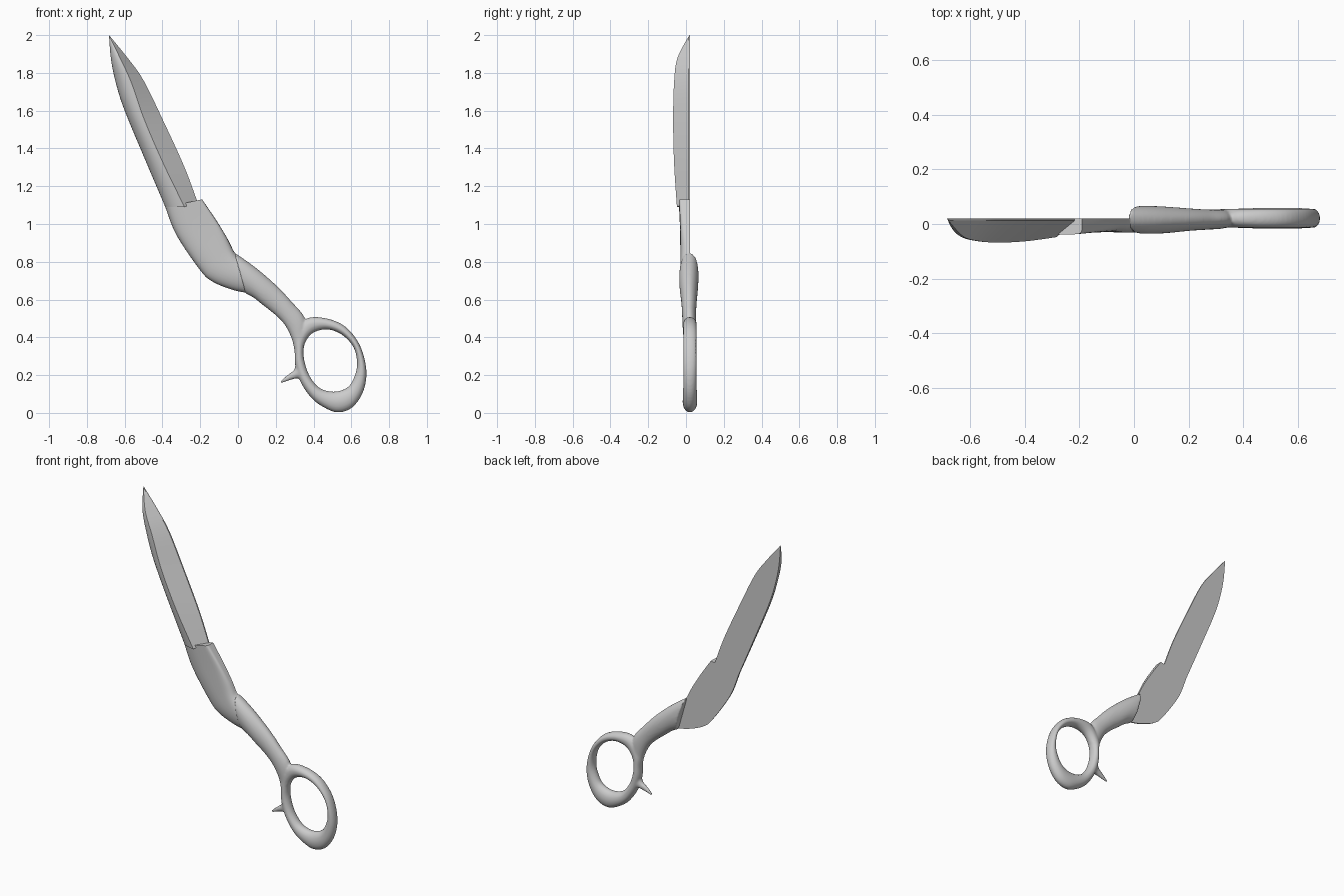
import bpy, bmesh, math

if "Cube" in bpy.data.objects:
    bpy.data.objects.remove(bpy.data.objects["Cube"], do_unlink=True)

steel = bpy.data.materials.new("brushed_steel")
steel.use_nodes = True
GREY = (0.6, 0.6, 0.6, 1)
steel.diffuse_color = GREY
steel.node_tree.nodes["Principled BSDF"].inputs["Base Color"].default_value = GREY


def refine(rows, steps=5, closed=False):
    """Smoothly interpolate section parameters along a loft."""
    n = len(rows)
    pick = (lambda i: rows[i % n]) if closed else (lambda i: rows[max(0, min(n - 1, i))])
    out = []
    for i in range(n if closed else n - 1):
        a, b, c, d = (pick(i + k) for k in (-1, 0, 1, 2))
        for s in range(steps):
            t = s / steps
            out.append([q + 0.5 * t * (r - p + t * (2*p - 5*q + 4*r - w + t * (3*(q - r) + w - p)))
                        for p, q, r, w in zip(a, b, c, d)])
    return out if closed else out + [rows[-1]]


def loft(bm, rings, closed=False):
    """Bridge rings of points, capping the ends of an open loft."""
    loops = [[bm.verts.new(p) for p in ring] for ring in rings]
    pairs = list(zip(loops, loops[1:]))
    if closed:
        pairs.append((loops[-1], loops[0]))
    else:
        bm.faces.new(loops[0])
        bm.faces.new(loops[-1])
    for a, b in pairs:
        for i in range(len(a)):
            j = (i + 1) % len(a)
            bm.faces.new((a[i], a[j], b[j], b[i]))


def oval(row, count=32):
    """Section: left x,z, right x,z, mid y, front depth, back depth, left and right squareness."""
    lx, lz, rx, rz, mid, front, back, nl, nr = row
    pts = []
    for i in range(count):
        ang = 2 * math.pi * i / count
        c, s = math.cos(ang), math.sin(ang)
        power = 2 / (nr if c > 0 else nl)
        u = 0.5 + 0.5 * math.copysign(abs(c) ** power, c)
        depth = abs(s) ** power * (front if s > 0 else back)
        pts.append((lx + u * (rx - lx), mid - math.copysign(depth, s), lz + u * (rz - lz)))
    return pts


def blade_section(row, arc=8):
    """Rounded spine, ridge, bevel down to the cutting edge, flat back."""
    sx, sz, rx, rz, ex, ez, h = row
    pts = []
    for i in range(arc + 1):
        a = math.pi / 2 * i / arc
        u = 1 - math.cos(a)
        pts.append((sx + u * (rx - sx), BACK - h * math.sin(a), sz + u * (rz - sz)))
    return pts + [(ex, BACK - min(0.008, h), ez), (ex, BACK, ez)]


def finish(name, bm, angle=None):
    bmesh.ops.remove_doubles(bm, verts=bm.verts, dist=0.0003)
    bmesh.ops.recalc_face_normals(bm, faces=bm.faces)
    mesh = bpy.data.meshes.new(name)
    bm.to_mesh(mesh)
    bm.free()
    mesh.materials.append(steel)
    ob = bpy.data.objects.new(name, mesh)
    bpy.context.collection.objects.link(ob)
    if angle:
        bpy.ops.object.select_all(action='DESELECT')
        ob.select_set(True)
        bpy.context.view_layer.objects.active = ob
        bpy.ops.object.shade_smooth_by_angle(angle=math.radians(angle))
    return ob


BACK = 0.02

# Blade: spine, ridge and edge points, ridge height
blade = [
    (-.683, 2, -.683, 2, -.683, 2, .002),
    (-.672, 1.87, -.625, 1.88, -.585, 1.88, .065),
    (-.645, 1.74, -.565, 1.75, -.5, 1.76, .083),
    (-.6, 1.6, -.495, 1.55, -.395, 1.545, .088),
    (-.5, 1.36, -.395, 1.32, -.285, 1.305, .083),
    (-.385, 1.09, -.283, 1.09, -.215, 1.118, .068),
]
bm = bmesh.new()
loft(bm, [blade_section(r) for r in refine(blade, 6)])
finish("blade", bm, 25)

# Flat-backed shoulder between blade and handle
shoulder = [
    (-.385, 1.09, -.19, 1.13, BACK, .058, 0, 2.4, 9),
    (-.325, .94, -.115, 1.02, BACK, .052, 0, 2.4, 7),
    (-.2, .755, -.06, .93, BACK, .05, 0, 2.3, 4),
    (-.135, .695, -.037, .885, BACK, .05, 0, 2.2, 3),
    (-.03, .652, -.022, .855, BACK, .051, 0, 2.1, 2.3),
    (.06, .633, -.005, .835, BACK, .05, 0, 2, 2),
]
bm = bmesh.new()
loft(bm, [oval(r) for r in refine(shoulder)])
finish("shoulder", bm, 35)

# Handle: shank, finger ring and finger rest blended into one skin
shank = [
    (.04, .632, -.022, .85, .018, .052, .048, 2, 2.2),
    (.085, .608, .045, .805, .016, .052, .05, 2, 2.1),
    (.13, .572, .12, .748, .015, .048, .048, 2, 2),
    (.198, .518, .21, .668, .015, .04, .042, 2, 2),
    (.25, .462, .283, .59, .015, .036, .038, 2, 2),
    (.285, .39, .355, .5, .017, .034, .036, 2, 2),
    (.30, .32, .362, .385, .02, .03, .032, 2, 2),
]
ring = [
    (.3, .32, .347, .33), (.303, .25, .353, .27), (.33, .165, .377, .2),
    (.39, .077, .42, .142), (.46, .026, .47, .117), (.53, .002, .53, .115),
    (.602, .026, .585, .14), (.657, .098, .615, .19), (.68, .19, .63, .25),
    (.67, .287, .622, .32), (.632, .383, .595, .372), (.56, .463, .54, .42),
    (.46, .502, .47, .442), (.36, .498, .4, .425), (.3, .41, .36, .38),
]
rest = [
    (.31, .27, .36, .165), (.296, .228, .325, .183),
    (.268, .206, .28, .174), (.22, .166, .227, .156),
]
bm = bmesh.new()
loft(bm, [oval(r) for r in refine(shank)])
# the ring is thickest at its heavy lower end
rows = [r + (.02, .034 + .03 * max(0, .13 - r[1]), .036 + .03 * max(0, .13 - r[1]), 2, 2) for r in ring]
loft(bm, [oval(r, 24) for r in refine(rows, 5, True)], True)
rows = [r + (.02, .03 - .008 * i, .03 - .008 * i, 2, 2) for i, r in enumerate(rest)]
loft(bm, [oval(r, 16) for r in refine(rows)])
handle = finish("handle", bm)
skin = handle.modifiers.new("blend", 'REMESH')
skin.mode = 'VOXEL'
skin.voxel_size = 0.006
skin.use_smooth_shade = True
soften = handle.modifiers.new("soften", 'SMOOTH')
soften.factor = 0.5
soften.iterations = 8
